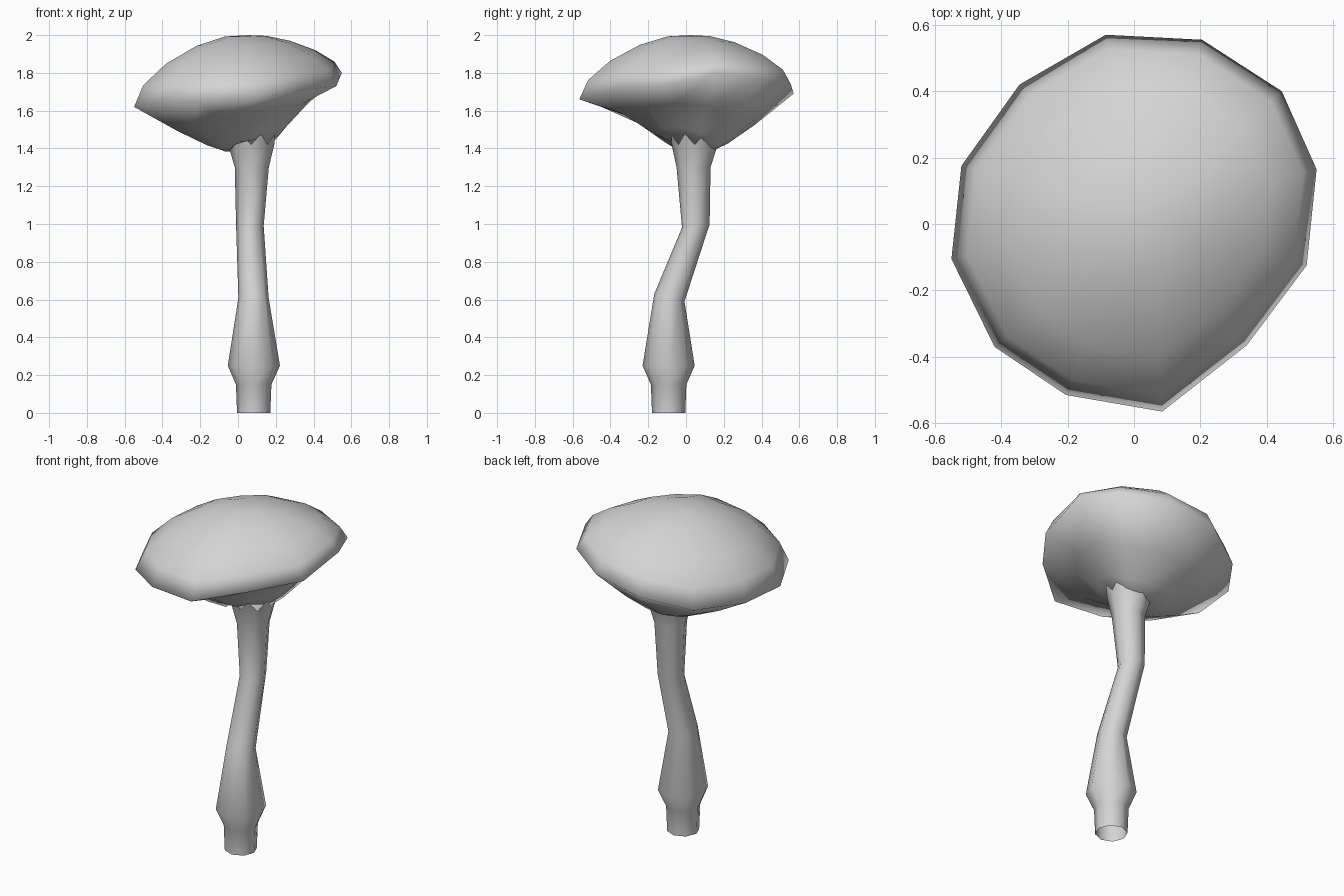
import bpy, math
from mathutils import Vector

cube = bpy.data.objects.get("Cube")
if cube:
    bpy.data.objects.remove(cube)

GREY = (0.66, 0.66, 0.66, 1)
grey = bpy.data.materials.new("plain grey")
grey.use_nodes = True
grey.diffuse_color = GREY
grey.node_tree.nodes["Principled BSDF"].inputs["Base Color"].default_value = GREY


def loft(name, rings, tip=None, closed_base=False, teeth=False):
    """Skin equal-length rings upwards; teeth makes the last ring separate points."""
    n = len(rings[0])
    verts = [p for ring in rings for p in ring]
    faces = []
    for r in range(len(rings) - 1):
        for i in range(n):
            j = (i + 1) % n
            face = [r * n + i, r * n + j, (r + 1) * n + j, (r + 1) * n + i]
            if teeth and r == len(rings) - 2:
                face.pop(2)
            faces.append(face)
    if tip:
        last = len(verts) - n
        verts.append(tip)
        faces += [(last + i, last + (i + 1) % n, len(verts) - 1) for i in range(n)]
    if closed_base:
        faces.append(list(reversed(range(n))))
    mesh = bpy.data.meshes.new(name)
    mesh.from_pydata(verts, [], faces)
    mesh.materials.append(grey)
    mesh.shade_smooth()
    obj = bpy.data.objects.new(name, mesh)
    bpy.context.collection.objects.link(obj)


# Stem: eight-sided bent tube (x, y, z, radius, lean in y, twist in steps)
SIDES = 8
sections = [(.083, -.092, 0, .088, 0, 0), (.083, -.092, .15, .094, 0, 0),
            (.084, -.092, .25, .138, 0, 0), (.082, -.088, .61, .08, -.25, 0),
            (.063, .052, .99, .073, .12, 0), (.073, .04, 1.3, .09, 0, 0),
            (.07, .046, 1.42, .122, 0, 0), (.07, .046, 1.48, .135, 0, .5)]
stem_rings = []
for x, y, z, radius, lean, twist in sections:
    ring = []
    for i in range(SIDES):
        a = math.tau * (i + twist) / SIDES
        dy = radius * math.sin(a)
        ring.append(Vector((x + radius * math.cos(a), y + dy, z + lean * dy)))
    stem_rings.append(ring)
loft("stem", stem_rings, teeth=True)

# Cap: uneven tilted rim, scaled towards a centre for the dome and the underside
rim = [Vector(p) for p in (
    (.55, .165, 1.8), (.445, .4, 1.77), (.205, .555, 1.74), (-.085, .57, 1.69),
    (-.345, .42, 1.62), (-.52, .175, 1.62), (-.55, -.105, 1.62), (-.42, -.37, 1.64),
    (-.205, -.515, 1.65), (.085, -.565, 1.66), (.34, -.365, 1.71), (.52, -.125, 1.73))]
hollow_side = Vector((.55, -.83))


def shrink(scale, blend, centre, hollow=0):
    """Scale the rim in plan and pull its height to the centre, less on the hollow side."""
    ring = []
    for p in rim:
        facing = min(1, max(0, 1.6 * p.xy.normalized().dot(hollow_side)))
        xy = centre.xy + (p.xy - centre.xy) * scale
        z = p.z + (centre.z - p.z) * blend * (1 - hollow * facing)
        ring.append(Vector((xy.x, xy.y, z)))
    return ring


crown = Vector((.05, .02, 2.0))
base = Vector((.05, .03, 1.385))
underside = [shrink(s, b, base, h) for s, b, h in ((.2, 1, .2), (.36, .86, .27), (.62, .54, .5))]
dome = [shrink(s, b, crown) for s, b in ((.92, .3), (.72, .6), (.45, .85), (.2, .98))]
loft("cap", underside + [rim] + dome, crown, closed_base=True)
